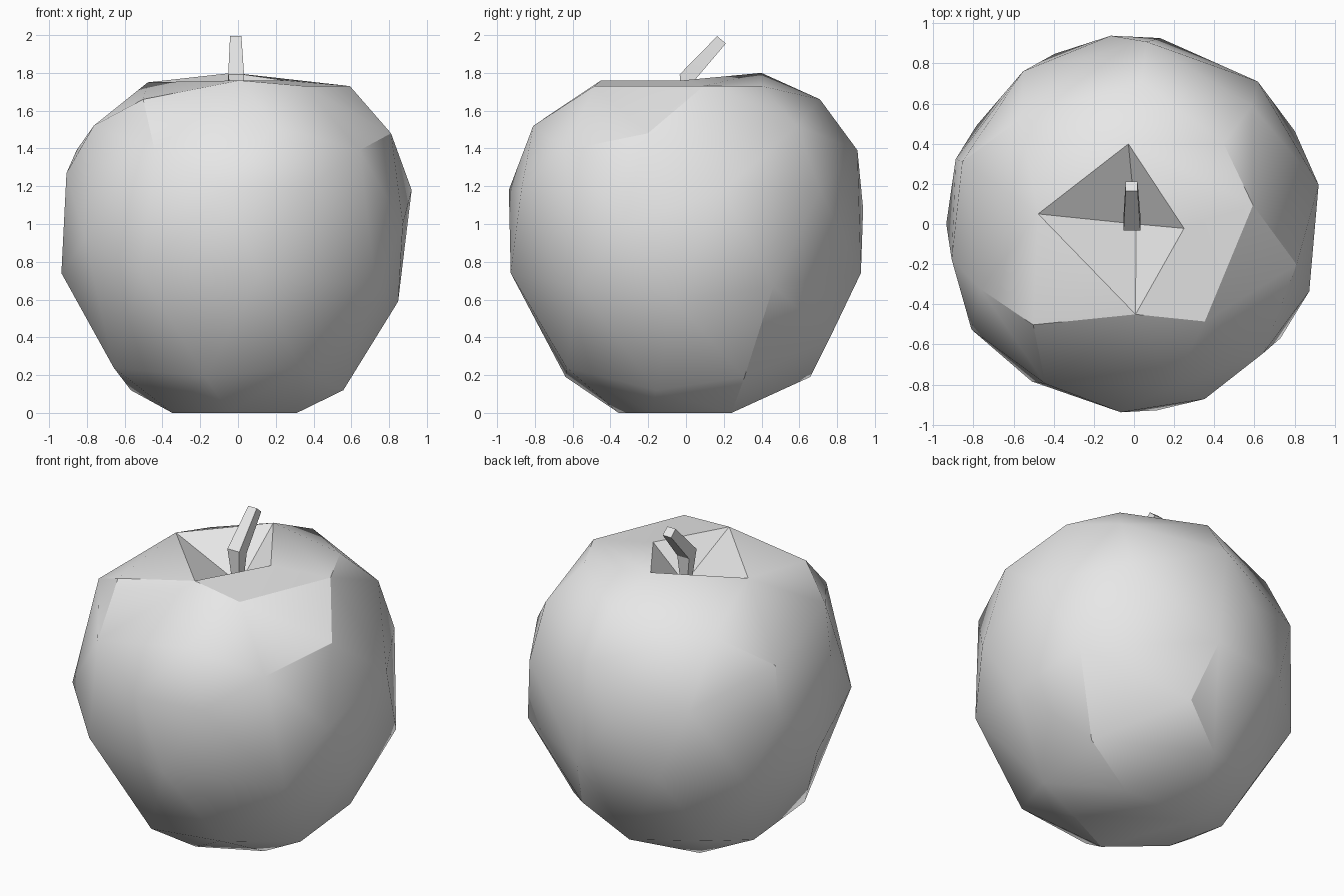
import bpy
import bmesh
from math import radians, cos, sin
from mathutils import Vector

cube = bpy.data.objects.get("Cube")
if cube:
    bpy.data.objects.remove(cube, do_unlink=True)

grey = bpy.data.materials.new("plain_grey")
grey.use_nodes = True
colour = (0.8, 0.8, 0.8, 1.0)
grey.diffuse_color = colour
grey.node_tree.nodes["Principled BSDF"].inputs["Base Color"].default_value = colour


def polar(angle, radius, z):
    """Point at an angle (degrees from +x) and a distance from the z axis."""
    a = radians(angle)
    return Vector((radius * cos(a), radius * sin(a), z))


def finish(bm, name):
    """Turn a bmesh into a grey object, smooth except at its hard edges."""
    bmesh.ops.recalc_face_normals(bm, faces=bm.faces[:])
    mesh = bpy.data.meshes.new(name)
    bm.to_mesh(mesh)
    bm.free()
    mesh.materials.append(grey)
    obj = bpy.data.objects.new(name, mesh)
    bpy.context.collection.objects.link(obj)
    bpy.ops.object.select_all(action='DESELECT')
    obj.select_set(True)
    bpy.context.view_layer.objects.active = obj
    bpy.ops.object.shade_smooth_by_angle(angle=radians(30))
    return obj


# Fruit levels: height, radius, angles of the corners
levels = [
    (0.00, 0.36, (42, 138, 195, 262, 330)),
    (0.12, 0.58, (344, 168)),
    (0.19, 0.66, (255, 28, 95)),
    (0.24, 0.71, (297, 202, 135)),
    (0.40, 0.79, (75,)),
    (0.59, 0.85, (356,)),
    (0.67, 0.925, (322, 30, 148)),
    (0.74, 0.935, (277, 237, 180, 82, 115)),
    (0.92, 0.965, (213,)),
    (1.00, 0.935, (339,)),
    (1.08, 0.945, (97, 160)),
    (1.18, 0.94, (266, 292, 12, 49, 126)),
    (1.27, 0.925, (191,)),
    (1.39, 0.91, (241, 315, 160, 86)),
    (1.48, 0.835, (346,)),
    (1.52, 0.83, (283, 203, 45)),
    (1.58, 0.77, (137,)),
    (1.66, 0.71, (225, 87)),
    (1.73, 0.60, (306, 9, 42)),
]

# Rim of the hollow around the stem: angle, radius, height
rim_points = [(94, 0.40, 1.80), (174, 0.48, 1.75), (271, 0.45, 1.76), (355, 0.25, 1.76)]

# Fruit body: hull of all corners, with the rim raised while wrapping
bm = bmesh.new()
for z, radius, angles in levels:
    for angle in angles:
        bm.verts.new(polar(angle, radius, z))
lift = Vector((0, 0, 0.1))
rim = [bm.verts.new(polar(*p) + lift) for p in rim_points]
bmesh.ops.convex_hull(bm, input=bm.verts[:])
loose = [v for v in bm.verts if not v.link_faces]
bmesh.ops.delete(bm, geom=loose, context='VERTS')
for v in rim:
    v.co -= lift

# Hollow: replace the lid with a fan down to a low point
lid = [f for f in bm.faces if all(v in rim for v in f.verts)]
bmesh.ops.delete(bm, geom=lid, context='FACES')
pit = bm.verts.new((0.01, 0.0, 1.57))
for i, v in enumerate(rim):
    bm.faces.new((v, rim[(i + 1) % len(rim)], pit))
finish(bm, "fruit_body")

# Stem: square sections along a bent path (centre, half width, lean direction)
bm = bmesh.new()
sections = [
    ((0.0, 0.0, 1.54), 0.02, (0, 1, 0)),
    ((-0.01, 0.005, 1.775), 0.042, (0, 0.9, -0.4)),
    ((-0.012, 0.188, 1.975), 0.03, (0, 0.76, -0.65)),
]
rings = []
for centre, half, across in sections:
    side = Vector((half, 0, 0))
    depth = Vector(across).normalized() * half
    c = Vector(centre)
    rings.append([bm.verts.new(c + sx * side + sy * depth)
                  for sx, sy in ((-1, -1), (1, -1), (1, 1), (-1, 1))])
for low, high in zip(rings, rings[1:]):
    for i in range(4):
        j = (i + 1) % 4
        bm.faces.new((low[i], low[j], high[j], high[i]))
bm.faces.new(rings[0][::-1])
bm.faces.new(rings[-1])
finish(bm, "stem")
